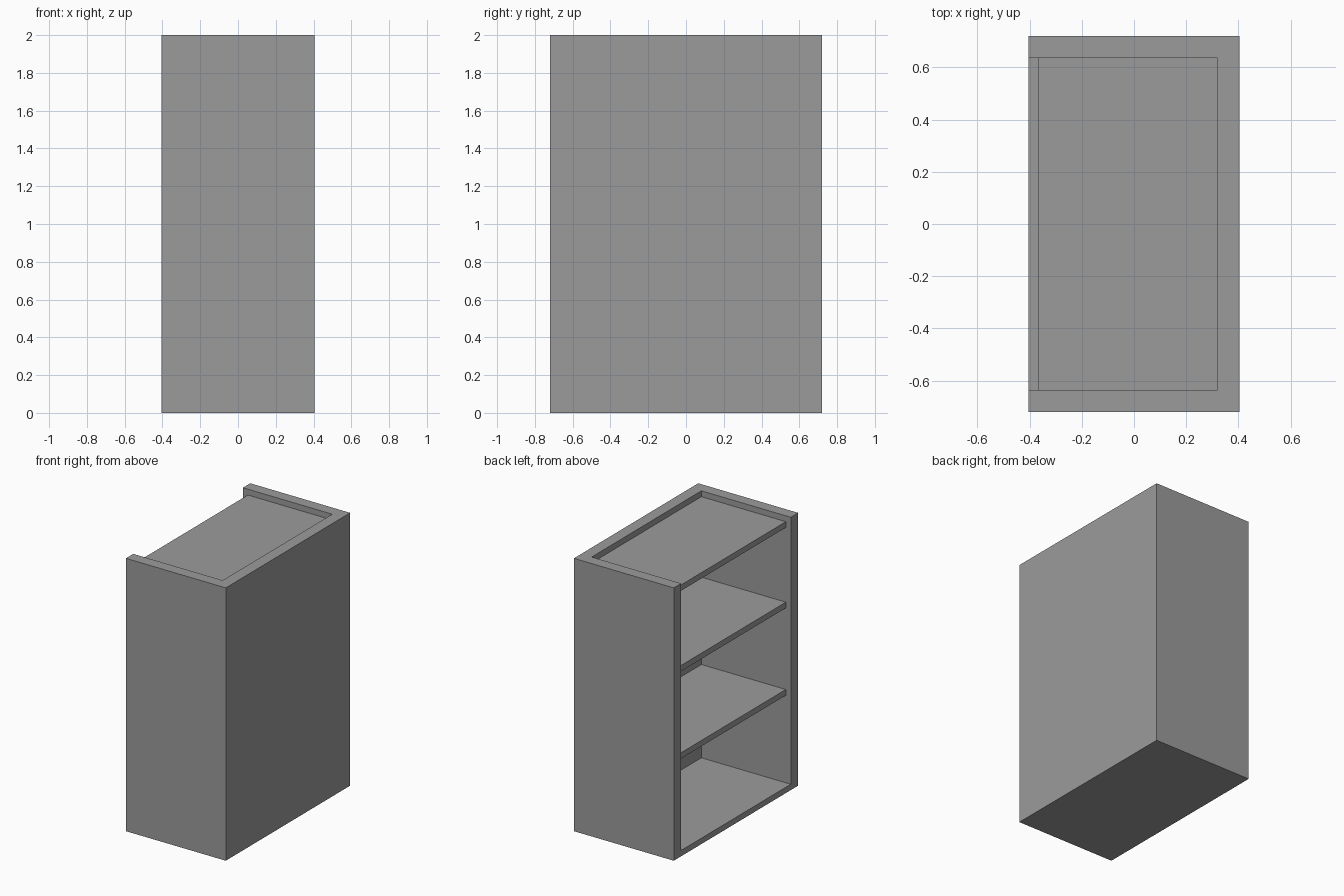
import bpy

# Clear the default cube only
cube = bpy.data.objects.get("Cube")
if cube:
    bpy.data.objects.remove(cube, do_unlink=True)

# Single grey finish
GREY = (0.33, 0.33, 0.33, 1.0)
grey = bpy.data.materials.new("plain_grey")
grey.use_nodes = True
grey.diffuse_color = GREY
grey.node_tree.nodes["Principled BSDF"].inputs["Base Color"].default_value = GREY

# Overall size and board thicknesses
X, Y, H = 0.405, 0.72, 2.0
WALL, BOARD = 0.085, 0.043
SETBACK = 0.04            # shelves stop short of the open side
X_IN, Y_IN = X - WALL, Y - WALL


def box(name, lo, hi):
    """Axis-aligned board between two corners."""
    bpy.ops.mesh.primitive_cube_add(size=1)
    ob = bpy.context.object
    ob.name = ob.data.name = name
    for v in ob.data.vertices:
        v.co = [a + (b - a) * (c + 0.5) for a, b, c in zip(lo, hi, v.co)]
    ob.data.materials.append(grey)
    return ob


# Carcass: two end walls, closed long panel, floor; the -x side is open
box("front_wall", (-X, -Y, 0), (X, -Y_IN, H))
box("back_wall", (-X, Y_IN, 0), (X, Y, H))
box("long_panel", (X_IN, -Y_IN, 0), (X, Y_IN, H))
box("floor_board", (-X, -Y_IN, 0), (X_IN, Y_IN, BOARD))

# Two shelves and a top board sunk below the rim
for name, top in (("lower_shelf", 0.727), ("upper_shelf", 1.367), ("top_board", H - BOARD)):
    box(name, (-X + SETBACK, -Y_IN, top - BOARD), (X_IN, Y_IN, top))
